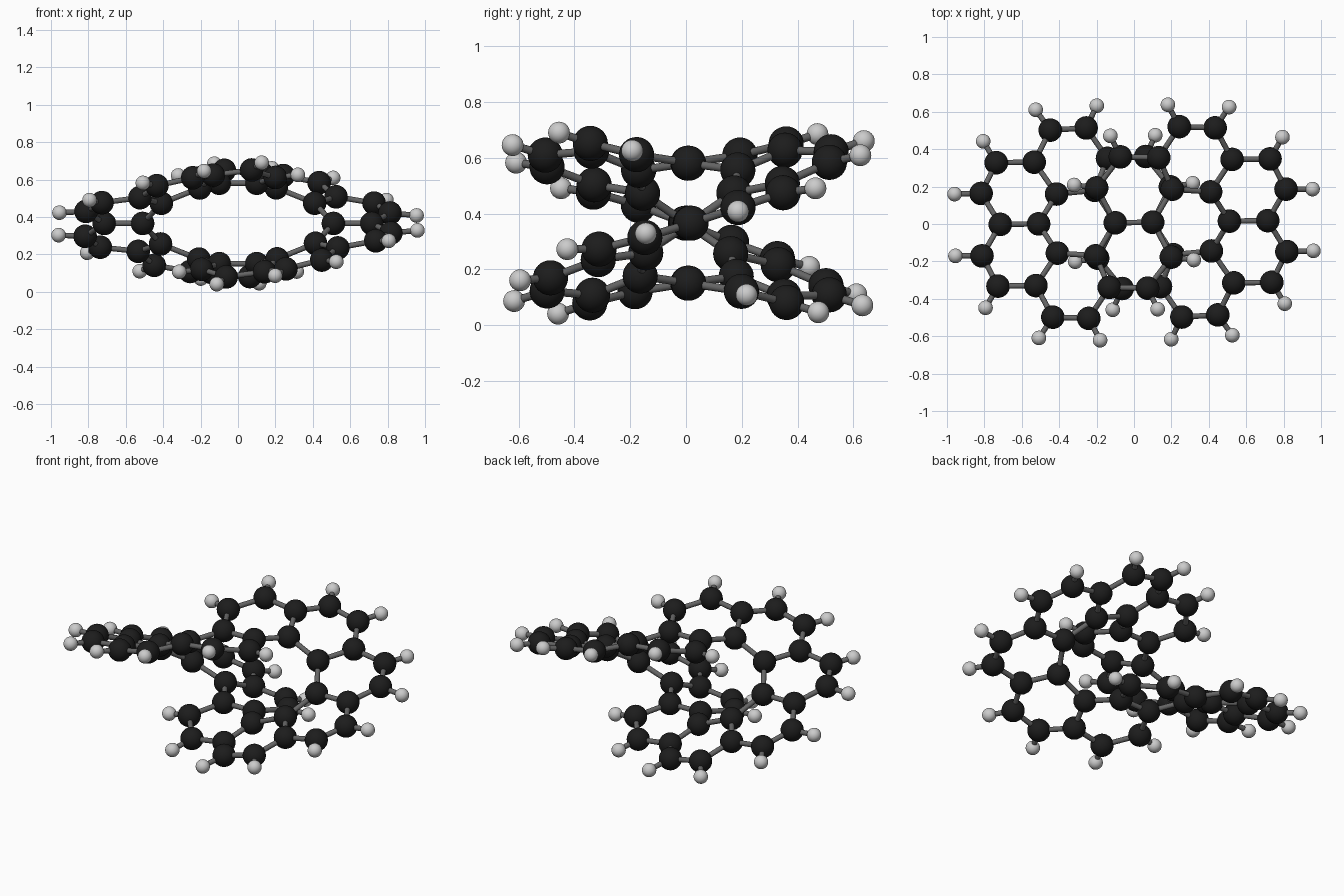
import bpy, math
from mathutils import Vector, Matrix

if "Cube" in bpy.data.objects:
    bpy.data.objects.remove(bpy.data.objects["Cube"])

def material(name, v):
    m = bpy.data.materials.new(name)
    m.diffuse_color = (v, v, v, 1)
    m.use_nodes = True
    m.node_tree.nodes["Principled BSDF"].inputs["Base Color"].default_value = m.diffuse_color
    return m

BLACK, LIGHT, GREY = material("black", 0.012), material("light_grey", 0.6), material("bond_grey", 0.13)

# One quarter of the figure-eight molecule, relative to its centre
CARBON = [(.715, 0, 0), (.51, 0, 0), (.815, .167, .06), (.732, .33, .11),
          (.529, .33, .14), (.412, .158, .108), (.441, .5, .21), (.249, .509, .25),
          (.137, .345, .26), (.207, .175, .19), (.1, 0, .215),
          (-.068, .352, .285), (-.197, .188, .245)]
HYDROGEN = [(.957, .165, .05), (.80, .445, .125), (.517, .61, .23),
            (.19, .627, .287), (-.12, .465, .322), (-.317, .205, .258)]
SPIN = Matrix.Rotation(math.radians(.8), 3, 'Z')

def expand(points):
    """Repeat the quarter with half turns about x, y and z, add the slight warp, place it."""
    out = []
    for x, y, z in points:
        for sx, sy, sz in ((1, 1, 1), (-1, -1, 1), (1, -1, -1), (-1, 1, -1)):
            p = Vector((x * sx, y * sy, z * sz))
            if any((p - q).length < .01 for q in out):
                continue
            out.append(p)
    placed = []
    for p in out:
        warp = .1 * p.x * p.y ** 2 - .07 * abs(p.x) ** 3 * p.y
        placed.append(SPIN @ (p + Vector((0, 0, warp))) + Vector((0, .008, .366)))
    return placed

def make_ball(name, r, mat):
    bpy.ops.mesh.primitive_uv_sphere_add(segments=32, ring_count=16, radius=r)
    return finish(name, mat)

def finish(name, mat):
    o = bpy.context.object
    o.name = name
    o.data.materials.append(mat)
    bpy.ops.object.shade_smooth_by_angle()
    return o

def copies(proto, matrices):
    """Use the prototype for the first place and linked copies for the rest."""
    for i, m in enumerate(matrices):
        o = proto if i == 0 else proto.copy()
        if i:
            bpy.context.collection.objects.link(o)
        o.matrix_world = m

carbons, hydrogens = expand(CARBON), expand(HYDROGEN)

# Atoms
copies(make_ball("carbon_atom", .063, BLACK), [Matrix.Translation(p) for p in carbons])
copies(make_ball("hydrogen_atom", .039, LIGHT), [Matrix.Translation(p) for p in hydrogens])

# Bonds between neighbouring atoms
pairs = [(a, b) for i, a in enumerate(carbons) for b in carbons[i + 1:] if (a - b).length < .27]
pairs += [(h, min(carbons, key=lambda c: (c - h).length)) for h in hydrogens]
bpy.ops.mesh.primitive_cylinder_add(vertices=16, radius=.0145, depth=1)
bond = finish("bond", GREY)
copies(bond, [Matrix.LocRotScale((a + b) / 2, (b - a).to_track_quat('Z', 'Y'),
                                 Vector((1, 1, (b - a).length))) for a, b in pairs])
